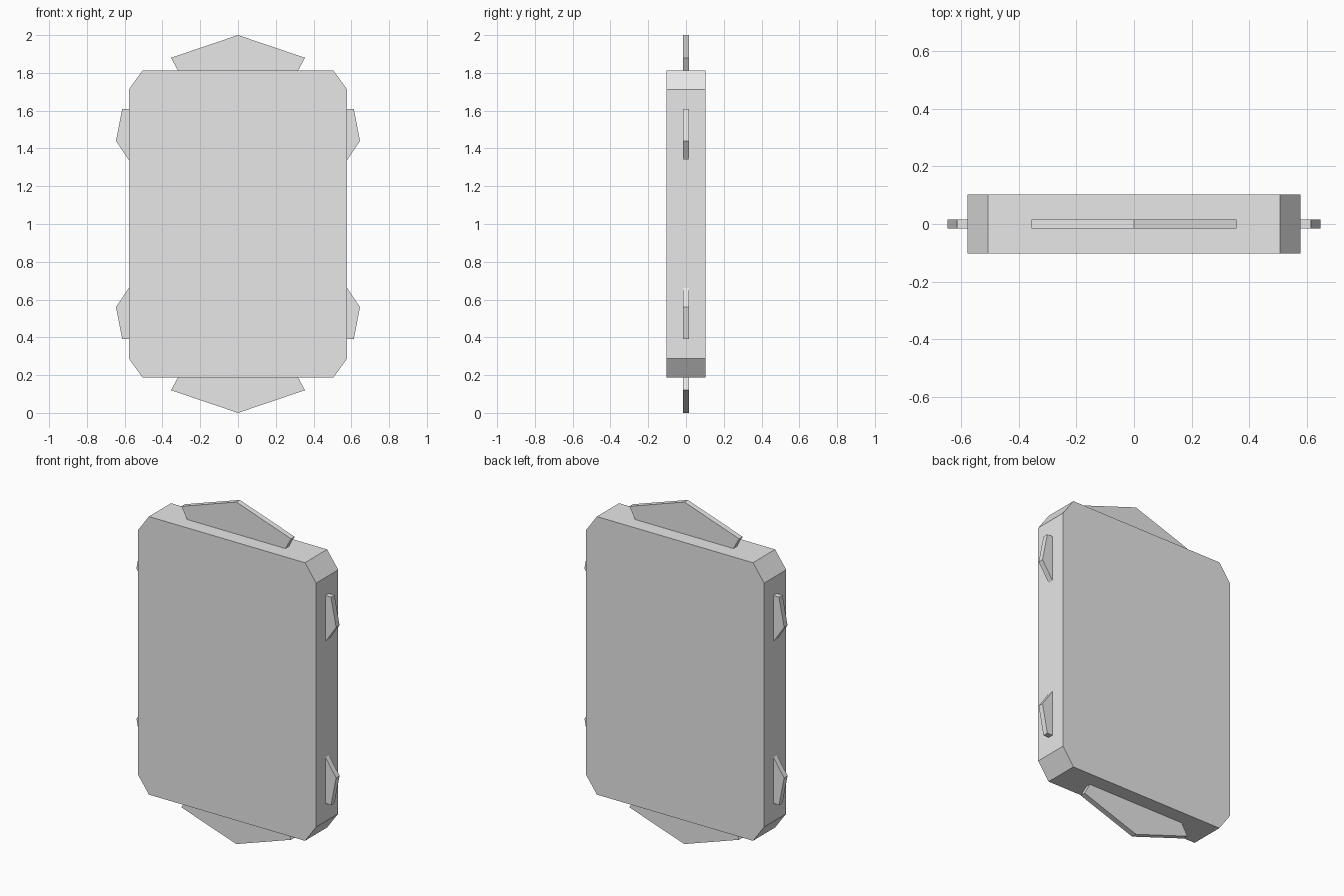
import bpy
import bmesh

if "Cube" in bpy.data.objects:
    bpy.data.objects.remove(bpy.data.objects["Cube"])

grey = bpy.data.materials.new("light grey")
grey.diffuse_color = (0.8, 0.8, 0.8, 1)
grey.use_nodes = True
grey.node_tree.nodes["Principled BSDF"].inputs["Base Color"].default_value = grey.diffuse_color


def plate(name, profile, half_depth):
    """Extrude an x-z outline along y, centred on y = 0."""
    bm = bmesh.new()
    face = bm.faces.new([bm.verts.new((x, -half_depth, z)) for x, z in profile])
    grown = bmesh.ops.extrude_face_region(bm, geom=[face], use_keep_orig=True)
    moved = [g for g in grown["geom"] if isinstance(g, bmesh.types.BMVert)]
    bmesh.ops.translate(bm, vec=(0, 2 * half_depth, 0), verts=moved)
    bmesh.ops.recalc_face_normals(bm, faces=bm.faces)
    mesh = bpy.data.meshes.new(name)
    bm.to_mesh(mesh)
    bm.free()
    mesh.materials.append(grey)
    obj = bpy.data.objects.new(name, mesh)
    bpy.context.collection.objects.link(obj)
    return obj


def flip_z(profile):
    return [(x, 2 - z) for x, z in profile]


def flip_x(profile):
    return [(-x, z) for x, z in profile]


# Thick slab with cut corners
corner = [(0.505, 1.813), (0.577, 1.713)]
right = corner + flip_z(corner)[::-1]
plate("body", right + flip_x(right)[::-1], 0.102)

# Pointed crest on top and its mirror below
crest = [(-0.318, 1.813), (-0.355, 1.88), (0, 2.0), (0.355, 1.88), (0.318, 1.813)]
plate("top_crest", crest, 0.016)
plate("bottom_crest", flip_z(crest), 0.016)

# Four small fins on the sides
fin = [(0.577, 1.608), (0.613, 1.608), (0.646, 1.44), (0.577, 1.338)]
plate("upper_right_fin", fin, 0.016)
plate("upper_left_fin", flip_x(fin), 0.016)
plate("lower_right_fin", flip_z(fin), 0.016)
plate("lower_left_fin", flip_x(flip_z(fin)), 0.016)
